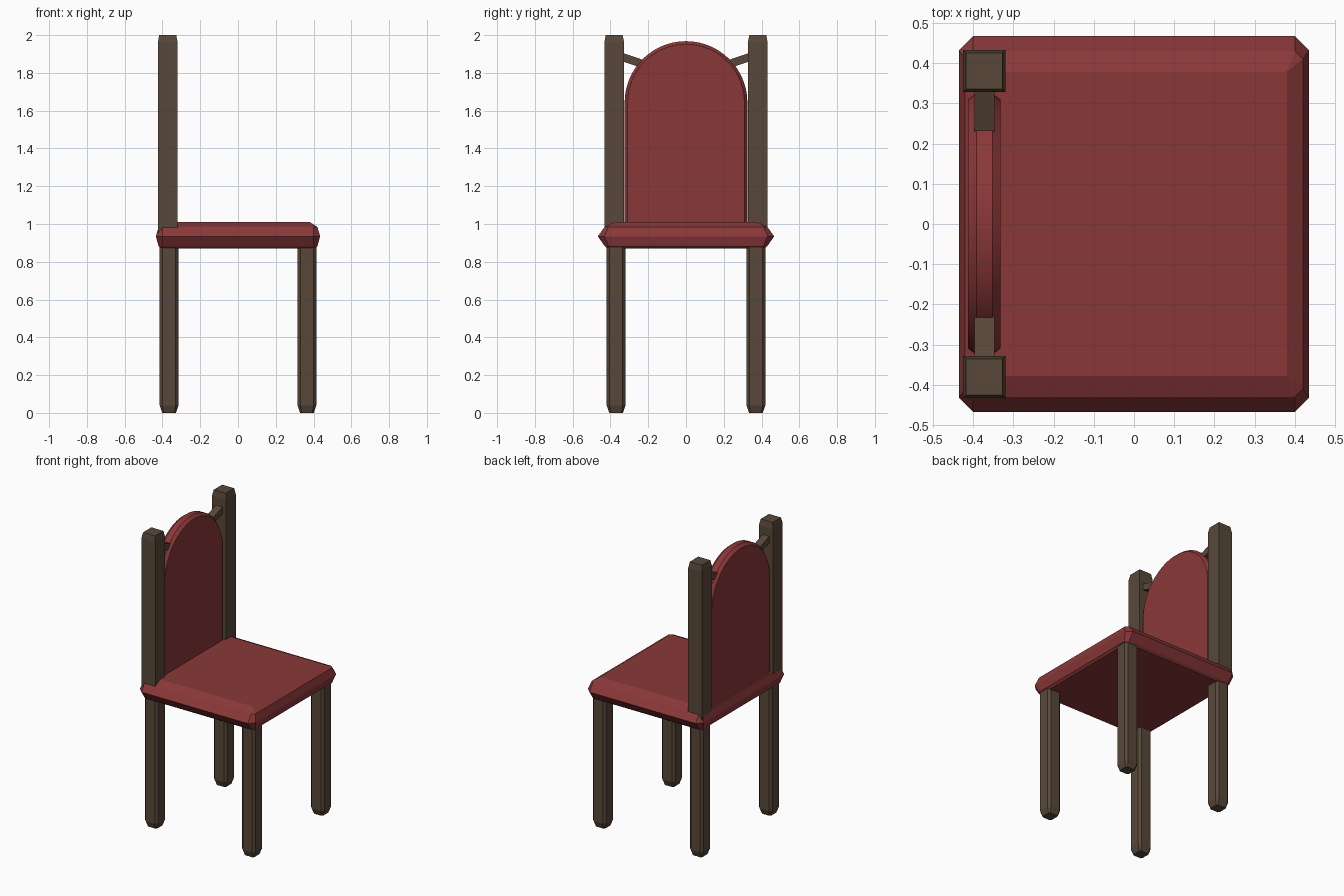
import bpy, bmesh, math

if "Cube" in bpy.data.objects:
    bpy.data.objects.remove(bpy.data.objects["Cube"])


def material(name, rgb):
    m = bpy.data.materials.new(name)
    m.diffuse_color = (*rgb, 1)
    m.use_nodes = True
    m.node_tree.nodes["Principled BSDF"].inputs["Base Color"].default_value = m.diffuse_color
    return m


RED = material("red upholstery", (0.255, 0.039, 0.040))
WOOD = material("dark wood", (0.098, 0.064, 0.041))


def loft(name, rings, mat):
    """Skin a stack of equal-length point rings and cap both ends."""
    bm = bmesh.new()
    loops = [[bm.verts.new(p) for p in ring] for ring in rings]
    n = len(loops[0])
    for a, b in zip(loops, loops[1:]):
        for i in range(n):
            j = (i + 1) % n
            bm.faces.new((a[i], a[j], b[j], b[i]))
    bm.faces.new(loops[0][::-1])
    bm.faces.new(loops[-1])
    bmesh.ops.remove_doubles(bm, verts=bm.verts, dist=1e-5)
    bmesh.ops.recalc_face_normals(bm, faces=bm.faces)
    me = bpy.data.meshes.new(name)
    bm.to_mesh(me)
    bm.free()
    me.materials.append(mat)
    ob = bpy.data.objects.new(name, me)
    bpy.context.collection.objects.link(ob)
    return ob


def rect(cx, cy, z, hx, hy, c=0.0):
    """Rectangle ring with corners cut by c."""
    pts = [(hx, -hy + c), (hx, hy - c), (hx - c, hy), (-hx + c, hy),
           (-hx, hy - c), (-hx, -hy + c), (-hx + c, -hy), (hx - c, -hy)]
    return [(cx + x, cy + y, z) for x, y in pts]


# Cushioned seat: bevelled slab
loft("seat", [rect(0, 0, 0.87, 0.405, 0.415, 0.01),
              rect(0, 0, 0.882, 0.42, 0.43, 0.02),
              rect(0, 0, 0.935, 0.435, 0.467, 0.035),
              rect(0, 0, 0.985, 0.42, 0.43, 0.02),
              rect(0, 0, 1.01, 0.38, 0.378, 0.0)], RED)

# Legs with chamfered edges and tapered feet
for side, sy in (("right", -1), ("left", 1)):
    for end, sx in (("rear", -1), ("front", 1)):
        x, y = sx * 0.365, sy * 0.37
        loft(f"{end}_{side}_leg", [rect(x, y, 0, 0.036, 0.036, 0.008),
                                   rect(x, y, 0.04, 0.05, 0.05, 0.015),
                                   rect(x, y, 0.89, 0.05, 0.05, 0.015)], WOOD)

    # Back posts with a small top chamfer
    x, y = -0.372, sy * 0.38
    ob = loft(f"{side}_back_post", [rect(x, y, 0.95, 0.0525, 0.0525),
                                    rect(x, y, 1.96, 0.0525, 0.0525),
                                    rect(x, y, 2.0, 0.045, 0.045)], WOOD)

    # Slanted struts joining post and backrest
    def strut_end(y, top):
        return [(-0.397, y, top - 0.045), (-0.347, y, top - 0.045),
                (-0.347, y, top), (-0.397, y, top)]
    loft(f"{side}_strut", [strut_end(sy * 0.19, 1.856),
                           strut_end(sy * 0.35, 1.911)], WOOD)


# Arched backrest panel with bevelled rim
def arch(x, inset):
    r = 0.325 - inset
    pts = [(x, -r, 0.97), (x, r, 0.97)]
    for i in range(29):
        a = math.pi * i / 28
        pts.append((x, r * math.cos(a), 1.643 + r * math.sin(a)))
    return pts


back = loft("backrest", [arch(-0.413, 0.016), arch(-0.392, 0),
                         arch(-0.352, 0), arch(-0.332, 0.016)], RED)
bpy.ops.object.select_all(action='DESELECT')
back.select_set(True)
bpy.context.view_layer.objects.active = back
bpy.ops.object.shade_smooth_by_angle(angle=math.radians(25))
